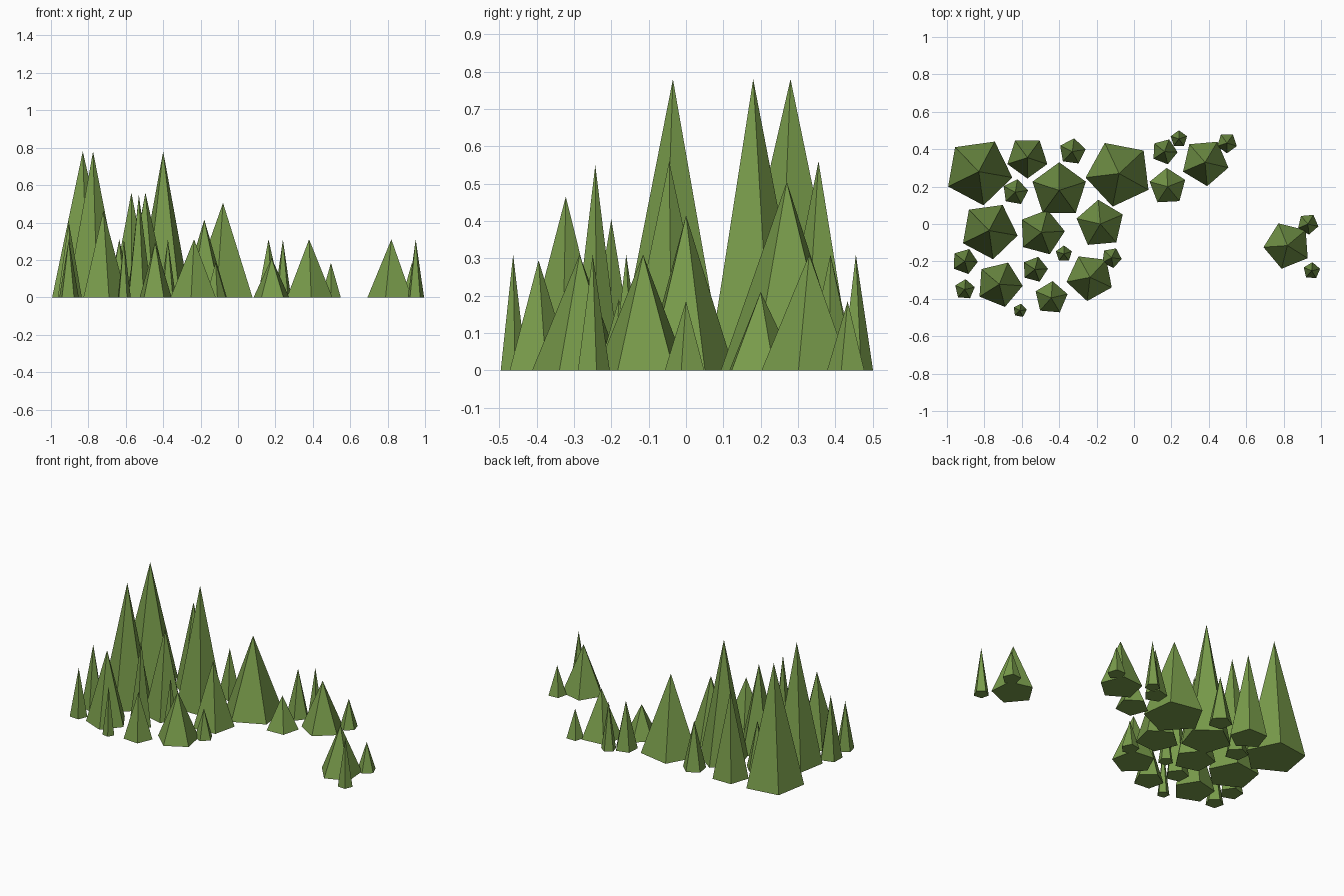
import bpy
from math import radians

green = bpy.data.materials.new("pine_green")
green.diffuse_color = (0.19, 0.33, 0.07, 1)


def tree(name, x, y, radius, height, corner):
    """Five-sided pyramid tree; corner = direction of one base corner in degrees."""
    bpy.ops.mesh.primitive_cone_add(
        vertices=5, radius1=radius, radius2=0, depth=height,
        location=(x, y, height / 2), rotation=(0, 0, radians(corner - 90)))
    ob = bpy.context.object
    ob.name = name
    ob.data.materials.append(green)


# Clumps of trees: x, y, radius, height, corner angle
clumps = {
    # back left rows
    "back_tree": [
        (-.83, .28, .182, .78, 62), (-.57, .355, .112, .56, 54),
        (-.33, .387, .072, .31, 82), (-.635, .17, .07, .31, 80),
        (-.40, .18, .15, .78, 90), (-.08, .27, .18, .505, 115)],
    # front left rows
    "front_tree": [
        (-.18, .0, .13, .415, 95), (-.775, -.035, .155, .78, 62),
        (-.495, -.045, .125, .56, 75), (-.375, -.16, .045, .31, 90),
        (-.235, -.285, .128, .31, 119), (-.12, -.18, .055, .19, 280),
        (-.53, -.243, .07, .55, 75), (-.905, -.2, .07, .405, 70),
        (-.72, -.322, .125, .465, 68), (-.905, -.35, .055, .31, 85),
        (-.443, -.395, .09, .295, 85), (-.61, -.463, .037, .31, 80)],
    # trailing group at the back right
    "trail_tree": [
        (.163, .387, .07, .31, 285), (.24, .455, .046, .31, 90),
        (.38, .33, .128, .31, 275), (.497, .433, .055, .185, 270),
        (.18, .2, .1, .21, 93)],
    # outlying group on the right
    "outlying_tree": [
        (.82, -.115, .128, .31, 112), (.93, .0, .057, .185, 275),
        (.95, -.25, .046, .31, 85)],
}
for name, trees in clumps.items():
    for i, spec in enumerate(trees, 1):
        tree(f"{name}_{i}", *spec)
